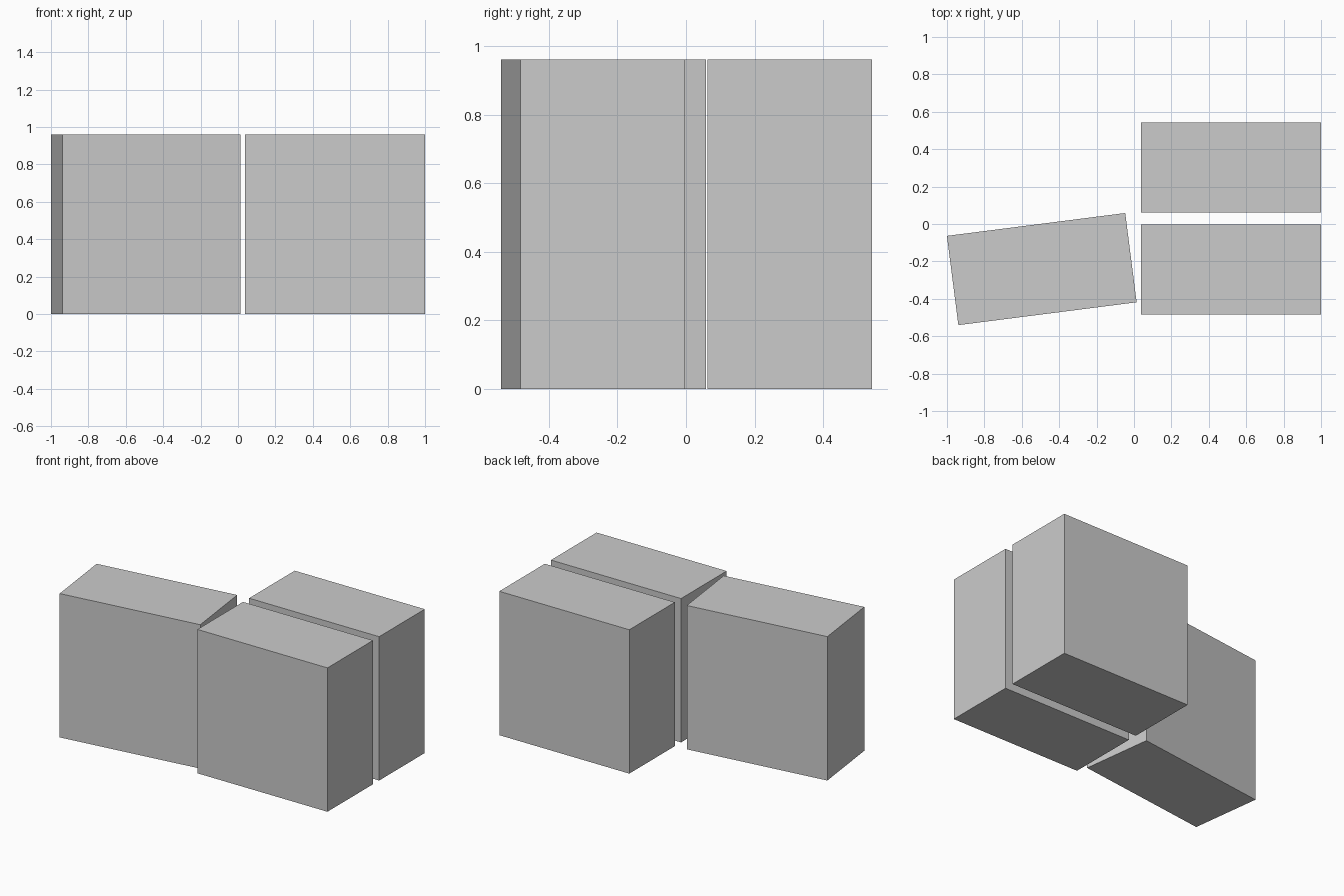
import bpy
from math import radians

cube = bpy.data.objects.get("Cube")
if cube:
    bpy.data.objects.remove(cube, do_unlink=True)

# One plain grey for all blocks
grey = bpy.data.materials.new("grey")
grey.use_nodes = True
colour = (0.6, 0.6, 0.6, 1)
grey.diffuse_color = colour
grey.node_tree.nodes["Principled BSDF"].inputs["Base Color"].default_value = colour

WIDTH, DEPTH, HEIGHT = 0.961, 0.481, 0.961


def block(name, x, y, turn=0):
    bpy.ops.mesh.primitive_cube_add(size=1, location=(x, y, HEIGHT / 2),
                                    rotation=(0, 0, radians(turn)))
    obj = bpy.context.object
    obj.name = name
    obj.scale = (WIDTH, DEPTH, HEIGHT)
    obj.data.materials.append(grey)


# Two parallel blocks on the left, one slightly turned block on the right
block("back_left_block", 0.519, 0.303)
block("front_left_block", 0.519, -0.243)
block("turned_right_block", -0.493, -0.241, 7.3)
